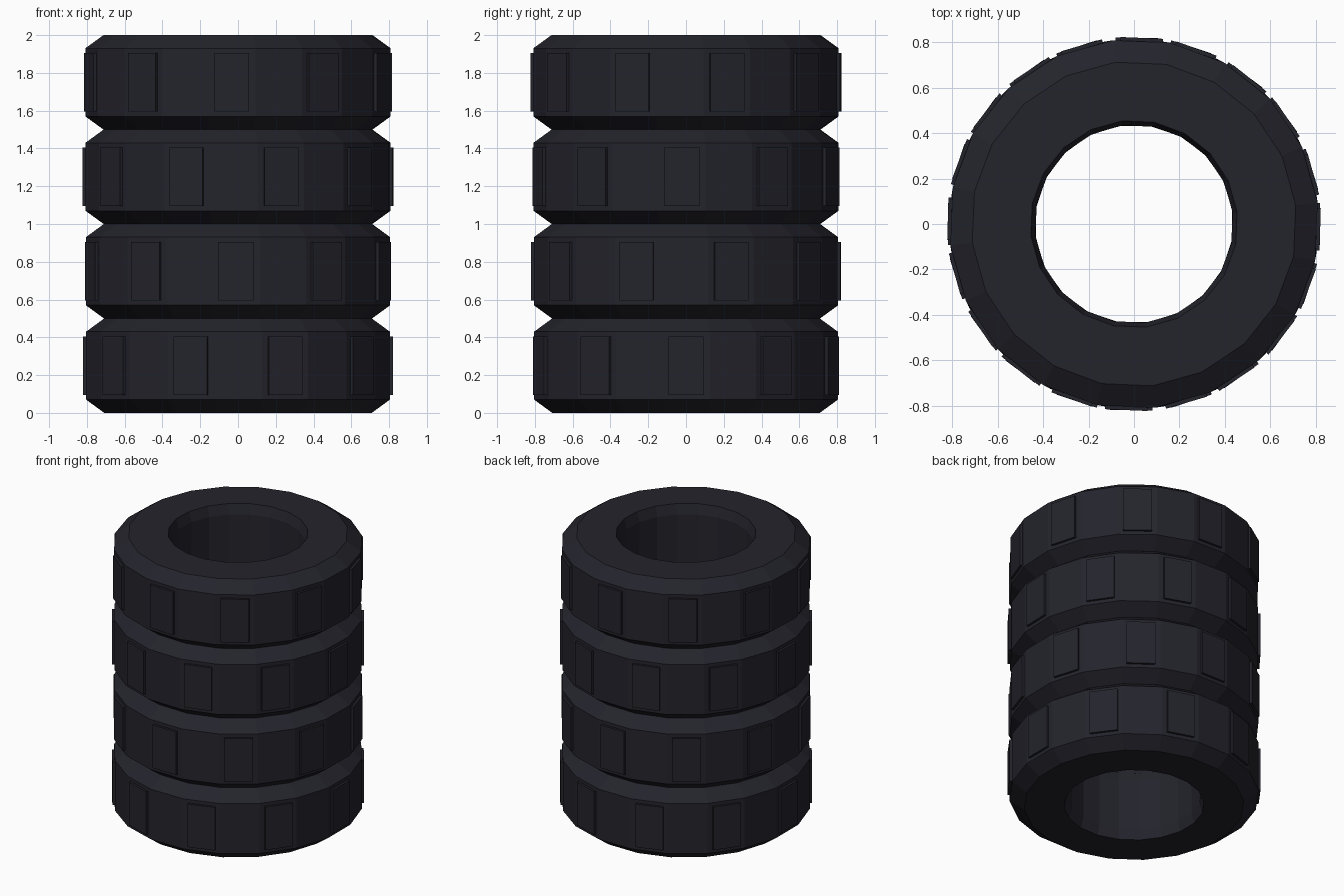
import bpy, bmesh, math
from mathutils import Matrix

cube = bpy.data.objects.get("Cube")
if cube:
    bpy.data.objects.remove(cube, do_unlink=True)

SIDES, LUGS, TYRES = 20, 10, 4
HEIGHT, TWIST = 0.5, 0.3

# Dark rubber
rubber = bpy.data.materials.new("dark rubber")
rubber.use_nodes = True
colour = (0.017, 0.017, 0.025, 1)
rubber.diffuse_color = colour
bsdf = rubber.node_tree.nodes["Principled BSDF"]
bsdf.inputs["Base Color"].default_value = colour
bsdf.inputs["Roughness"].default_value = 0.9


def finish(bm, name, level):
    """Turn a bmesh into a part, stacked and twisted to its level."""
    bmesh.ops.recalc_face_normals(bm, faces=bm.faces)
    mesh = bpy.data.meshes.new(name)
    bm.to_mesh(mesh)
    bm.free()
    mesh.materials.append(rubber)
    obj = bpy.data.objects.new(name, mesh)
    obj.location.z = level * HEIGHT
    obj.rotation_euler.z = level * TWIST
    bpy.context.collection.objects.link(obj)


def tyre_body(level):
    # Closed cross-section (radius, height) swept around the axis
    profile = [(0.457, 0), (0.717, 0), (0.814, 0.07), (0.814, 0.43),
               (0.717, 0.5), (0.457, 0.5), (0.437, 0.43), (0.437, 0.07)]
    bm = bmesh.new()
    rings = []
    for i in range(SIDES):
        a = math.tau * (i + 0.5) / SIDES
        rings.append([bm.verts.new((r * math.cos(a), r * math.sin(a), z))
                      for r, z in profile])
    for i, ring in enumerate(rings):
        after = rings[(i + 1) % SIDES]
        for j in range(len(profile)):
            k = (j + 1) % len(profile)
            bm.faces.new((ring[j], after[j], after[k], ring[k]))
    finish(bm, f"tyre_body_{level + 1}", level)


def tread_lugs(level):
    # Shallow blocks on every second facet
    bm = bmesh.new()
    size = Matrix.Diagonal((0.04, 0.187, 0.31, 1))
    for i in range(LUGS):
        turn = Matrix.Rotation(math.tau * i / LUGS, 4, 'Z')
        place = Matrix.Translation((0.8, 0, HEIGHT / 2))
        bmesh.ops.create_cube(bm, size=1, matrix=turn @ place @ size)
    finish(bm, f"tread_lugs_{level + 1}", level)


for level in range(TYRES):
    tyre_body(level)
    tread_lugs(level)
